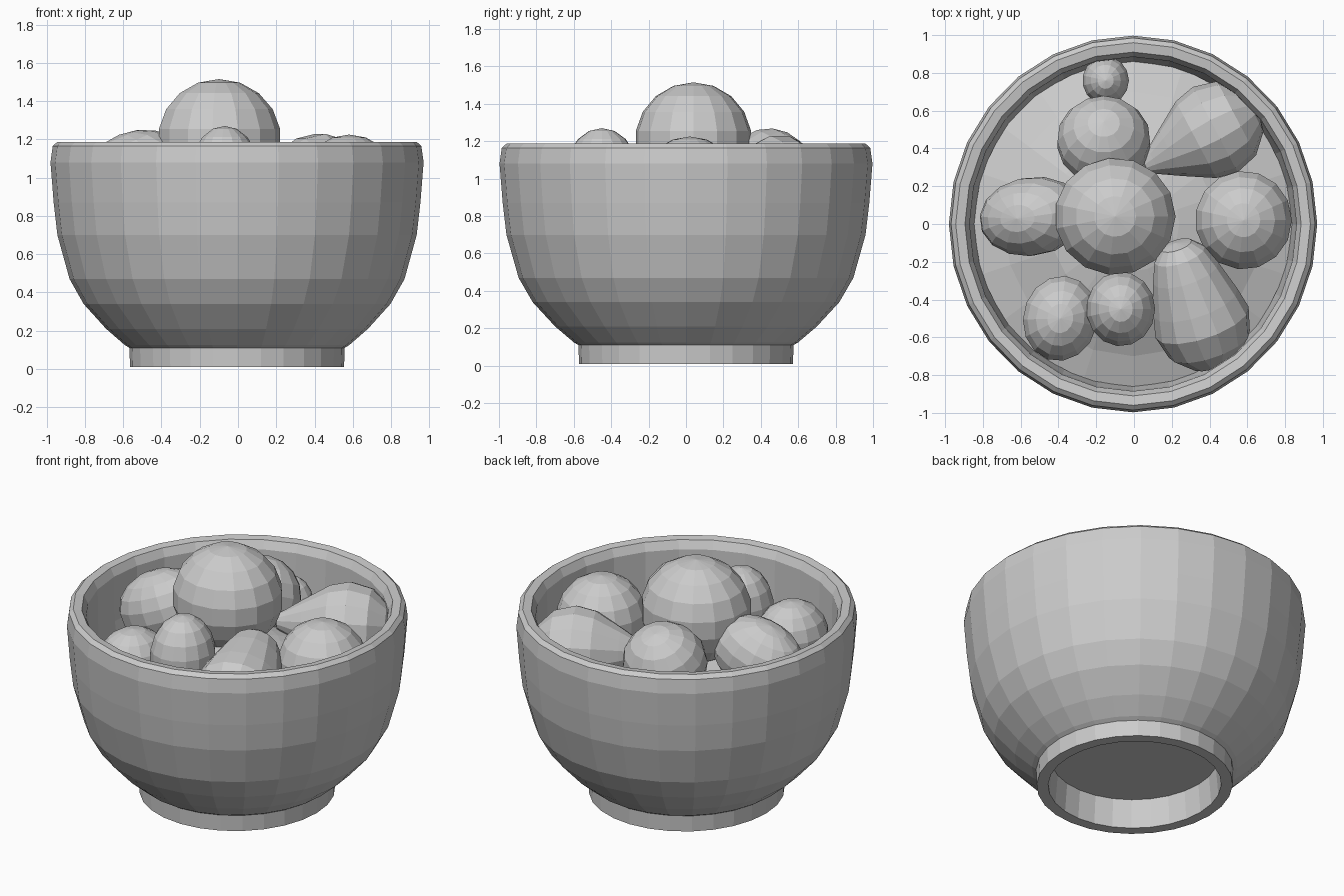
import bpy, math
from mathutils import Vector, Matrix

if "Cube" in bpy.data.objects:
    bpy.data.objects.remove(bpy.data.objects["Cube"])


def lathe(name, profile, segs, matrix=Matrix.Identity(4)):
    """Spin (radius, height) points round z; zero radius becomes a pole."""
    verts, rings, faces = [], [], []
    for r, z in profile:
        n = 1 if r < 1e-5 else segs
        rings.append(range(len(verts), len(verts) + n))
        for i in range(n):
            a = 2 * math.pi * i / segs
            verts.append(matrix @ Vector((r * math.cos(a), r * math.sin(a), z)))
    for lo, hi in zip(rings, rings[1:]):
        for i in range(segs):
            j = (i + 1) % segs
            f = [lo[i % len(lo)], lo[j % len(lo)], hi[j % len(hi)], hi[i % len(hi)]]
            faces.append(list(dict.fromkeys(f)))
    mesh = bpy.data.meshes.new(name)
    mesh.from_pydata(verts, [], faces)
    mesh.update()
    ob = bpy.data.objects.new(name, mesh)
    bpy.context.collection.objects.link(ob)
    return ob


def round_fruit(name, centre, radii, turn=0, tilt=0):
    """Faceted ellipsoid; turn is about z, tilt lifts its +x end."""
    n = 9
    prof = [(math.sin(math.pi * i / n), -math.cos(math.pi * i / n)) for i in range(n + 1)]
    prof[0], prof[-1] = (0, -1), (0, 1)
    m = (Matrix.Translation(centre) @ Matrix.Rotation(math.radians(turn), 4, 'Z')
         @ Matrix.Rotation(math.radians(-tilt), 4, 'Y') @ Matrix.Diagonal((*radii, 1)))
    return lathe(name, prof, 15, m)


def pear(name, body, tip, r, neck):
    """Pear with a round body of radius r narrowing to a neck at tip."""
    body, tip = Vector(body), Vector(tip)
    axis = tip - body
    length = axis.length
    prof = [(0, -r), (r * .5, -r * .87), (r * .87, -r * .5), (r, 0), (r * .9, r * .45),
            (neck + (r - neck) * .35, length * .62), (neck, length * .85),
            (neck * .6, length * .97), (0, length)]
    m = Matrix.Translation(body) @ axis.to_track_quat('Z', 'Y').to_matrix().to_4x4()
    return lathe(name, prof, 14, m)


# Bowl with foot ring, hollow underside and thick rim
squash = Matrix.Translation((-.005, 0, 0)) @ Matrix.Diagonal((.978, 1, 1, 1))
bowl = [(0, .195), (.49, .19), (.505, .01), (.572, .01), (.575, .11), (.60, .125),
        (.70, .21), (.82, .34), (.895, .47), (.96, .70), (.98, .87), (.997, 1.08),
        (.985, 1.165), (.96, 1.187), (.91, 1.18), (.885, 1.13), (.88, .85),
        (.86, .70), (.80, .50), (.66, .33), (.40, .24), (0, .23)]
lathe("bowl", bowl, 28, squash)

# Packed surface seen between the fruits
lathe("fruit_bed", [(.865, .70), (.70, .76), (.45, .89), (.25, .95), (0, 1.0)], 20, squash)

# Round fruits
round_fruit("top_fruit", (-.10, .04, 1.20), (.325, .315, .315))
round_fruit("right_fruit", (.58, .02, .965), (.26, .265, .26))
round_fruit("left_fruit", (-.54, .04, 1.02), (.29, .21, .22), 8, 22)
round_fruit("back_fruit", (-.16, .44, 1.03), (.24, .25, .24), 90, -25)
round_fruit("small_back_fruit", (-.15, .76, .84), (.125, .13, .19))
round_fruit("front_left_fruit", (-.39, -.50, .90), (.20, .23, .22), -12)
round_fruit("front_fruit", (-.07, -.45, 1.02), (.185, .20, .25))

# Pears
pear("back_right_pear", (.43, .50, .98), (.05, .30, .98), .255, .075)
pear("front_right_pear", (.36, -.52, .91), (.22, -.10, 1.07), .26, .14)
